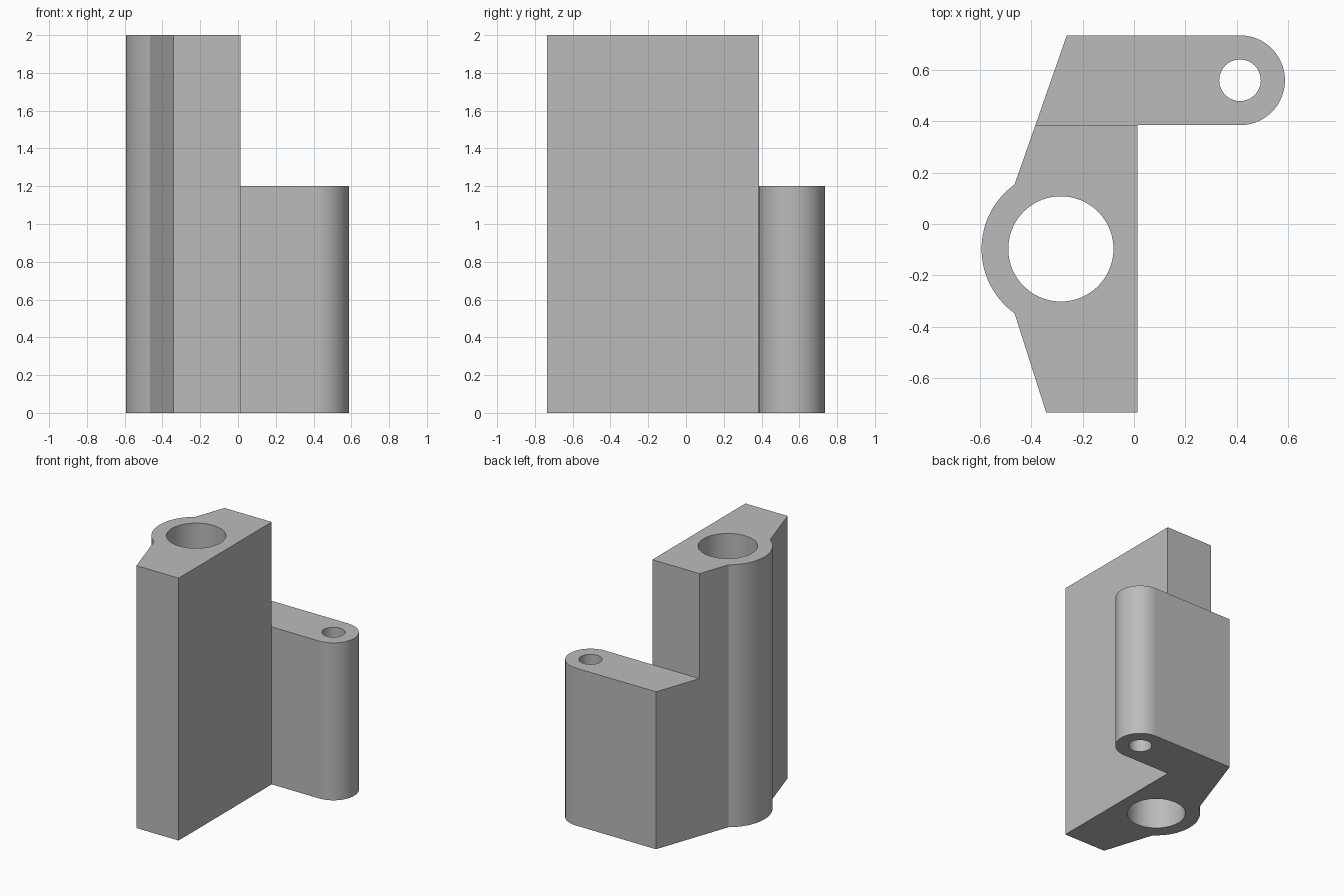
import bpy, bmesh
from math import cos, sin, pi, atan2

if "Cube" in bpy.data.objects:
    bpy.data.objects.remove(bpy.data.objects["Cube"], do_unlink=True)

ARM_TOP, BODY_TOP = 1.2, 2.0
BORE = (-0.285, -0.097)   # centre of the large bore
PIN = (0.413, 0.56)       # centre of the small pin hole


def arc(centre, radius, start, end, steps):
    return [(centre[0] + radius * cos(start + (end - start) * i / steps),
             centre[1] + radius * sin(start + (end - start) * i / steps))
            for i in range(steps + 1)]


bm = bmesh.new()


def add_verts(points):
    return [bm.verts.new((x, y, 0)) for x, y in points]


def loop_edges(verts):
    return [bm.edges.get((a, b)) or bm.edges.new((a, b))
            for a, b in zip(verts, verts[1:] + verts[:1])]


def fill(outline, centre, radius, steps):
    """Fill an outline that has one round hole."""
    hole = add_verts(arc(centre, radius, 0, 2 * pi, steps)[:-1])
    result = bmesh.ops.triangle_fill(
        bm, edges=loop_edges(outline) + loop_edges(hole), use_beauty=True)
    return [g for g in result["geom"] if isinstance(g, bmesh.types.BMFace)]


def raise_faces(faces, height):
    result = bmesh.ops.extrude_face_region(bm, geom=faces)["geom"]
    for v in result:
        if isinstance(v, bmesh.types.BMVert):
            v.co.z = height
    return [g for g in result if isinstance(g, bmesh.types.BMFace)]


# Footprints of the tall body and the arm, sharing one edge
seam = add_verts([(0.014, 0.386), (-0.384, 0.386)])
half = atan2(0.25, 0.18)
body = seam + add_verts(arc(BORE, 0.309, pi - half, pi + half, 32)
                        + [(-0.342, -0.735), (0.014, -0.735)])
arm = seam + add_verts([(-0.262, 0.735)] + arc(PIN, 0.175, pi / 2, -pi / 2, 40))
fill(body, BORE, 0.205, 72)
fill(arm, PIN, 0.081, 48)

# Raise both to the arm height, then only the body to full height
tops = raise_faces(bm.faces[:], ARM_TOP)
raise_faces([f for f in tops if f.calc_center_median().y < 0.386], BODY_TOP)
bmesh.ops.recalc_face_normals(bm, faces=bm.faces[:])
bmesh.ops.dissolve_limit(bm, angle_limit=0.001, verts=bm.verts[:], edges=bm.edges[:])

mesh = bpy.data.meshes.new("hinge_bracket")
bm.to_mesh(mesh)
bm.free()
bracket = bpy.data.objects.new("hinge_bracket", mesh)
bpy.context.collection.objects.link(bracket)

# Plain grey
grey = bpy.data.materials.new("plain_grey")
grey.use_nodes = True
colour = (0.5, 0.5, 0.5, 1)
grey.diffuse_color = colour
grey.node_tree.nodes["Principled BSDF"].inputs["Base Color"].default_value = colour
mesh.materials.append(grey)

bpy.ops.object.select_all(action="DESELECT")
bracket.select_set(True)
bpy.context.view_layer.objects.active = bracket
bpy.ops.object.shade_smooth_by_angle(angle=pi / 6)
